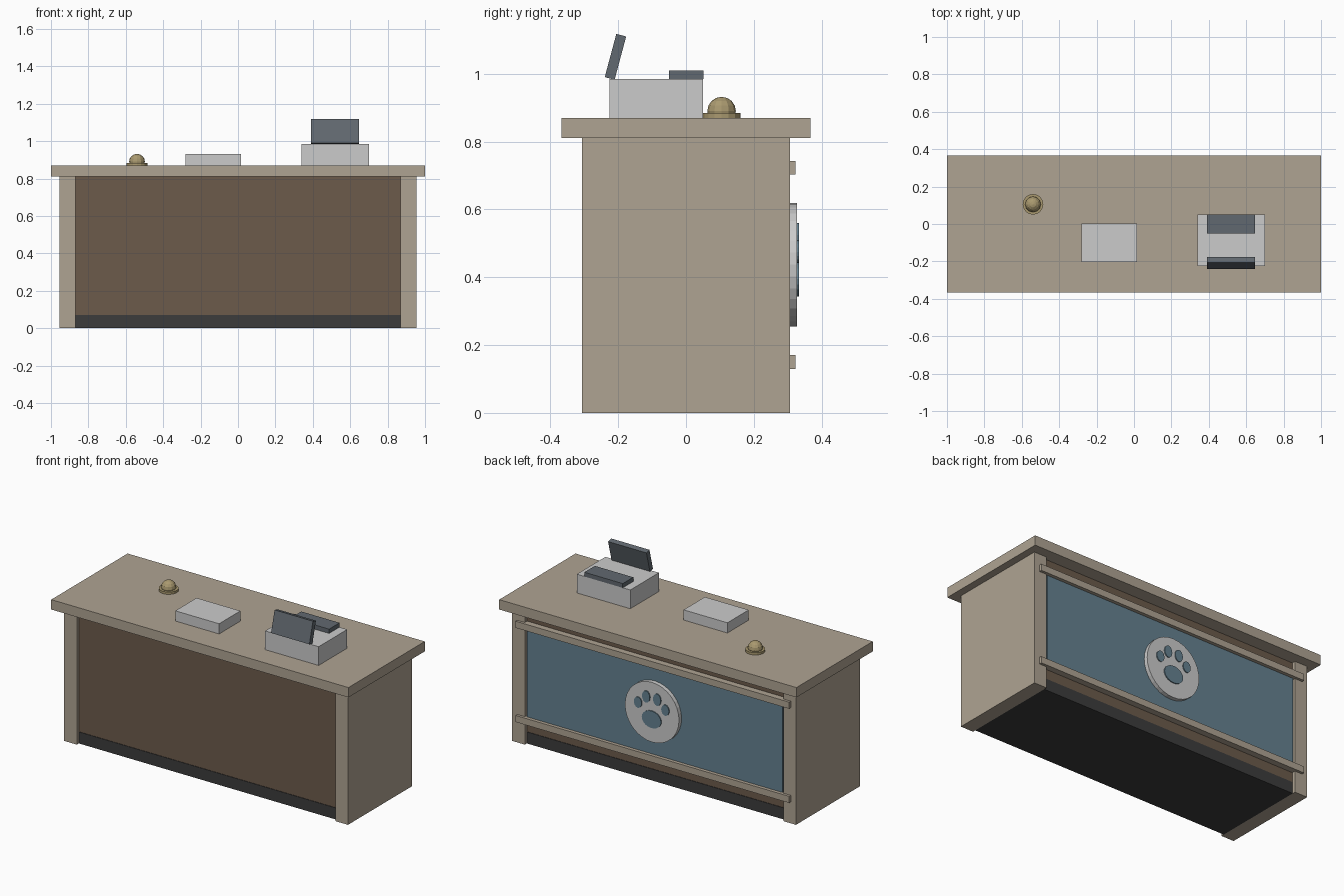
import bpy, math

if "Cube" in bpy.data.objects:
    bpy.data.objects.remove(bpy.data.objects["Cube"])


def material(name, rgb):
    m = bpy.data.materials.new(name)
    m.diffuse_color = (*rgb, 1)
    m.use_nodes = True
    m.node_tree.nodes["Principled BSDF"].inputs["Base Color"].default_value = m.diffuse_color
    return m


TAN = material("tan_wood", (0.43, 0.37, 0.29))
BROWN = material("brown_wood", (0.15, 0.105, 0.07))
DARK = material("dark_base", (0.045, 0.045, 0.045))
BLUE = material("blue_panel", (0.13, 0.22, 0.28))
BRASS = material("brass", (0.40, 0.32, 0.16))
SLATE = material("slate", (0.12, 0.14, 0.16))


def finish(name, mat):
    ob = bpy.context.object
    ob.name = name
    if mat:
        ob.data.materials.append(mat)
    return ob


def box(name, x, y, z, mat=None, tilt=0):
    """Box from (min, max) pairs, optionally tilted about x."""
    pairs = (x, y, z)
    bpy.ops.mesh.primitive_cube_add(size=1, location=[(a + b) / 2 for a, b in pairs])
    ob = finish(name, mat)
    ob.scale = [b - a for a, b in pairs]
    ob.rotation_euler.x = math.radians(tilt)
    return ob


def back_disc(name, x, z, rx, rz, y0, y1, sides, mat=None):
    """Elliptical disc facing the back (+y)."""
    bpy.ops.mesh.primitive_cylinder_add(vertices=sides, radius=1, depth=1,
                                        location=(x, (y0 + y1) / 2, z),
                                        rotation=(math.pi / 2, 0, 0))
    finish(name, mat).scale = (rx, rz, y1 - y0)


# Counter carcass
box("countertop", (-1, 1), (-0.367, 0.367), (0.81, 0.87), TAN)
for side, s in (("left", -1), ("right", 1)):
    box(side + "_side", sorted((s * 0.87, s * 0.955)), (-0.307, 0.307), (0, 0.81), TAN)
box("body", (-0.87, 0.87), (-0.285, 0.285), (0.07, 0.81), BROWN)
box("kick_base", (-0.87, 0.87), (-0.288, 0.288), (0, 0.07), DARK)

# Decorated back face: panel and two rails
box("back_panel", (-0.86, 0.86), (0.28, 0.302), (0.15, 0.72), BLUE)
for name, z in (("lower_rail", (0.13, 0.17)), ("upper_rail", (0.703, 0.743))):
    box(name, (-0.92, 0.92), (0.284, 0.323), z, TAN)

# Round paw plaque
back_disc("plaque", 0, 0.437, 0.182, 0.182, 0.295, 0.327, 32)
back_disc("paw_pad", 0, 0.395, 0.065, 0.052, 0.32, 0.333, 20, BLUE)
for s in (-1, 1):
    back_disc("outer_toe", s * 0.092, 0.475, 0.026, 0.033, 0.32, 0.333, 16, BLUE)
    back_disc("inner_toe", s * 0.037, 0.524, 0.026, 0.036, 0.32, 0.333, 16, BLUE)

# Bell
bpy.ops.mesh.primitive_cylinder_add(vertices=16, radius=0.055, depth=0.014,
                                    location=(-0.54, 0.105, 0.877))
finish("bell_base", BRASS)
bpy.ops.mesh.primitive_uv_sphere_add(segments=12, ring_count=8, radius=0.042,
                                     location=(-0.54, 0.105, 0.89))
finish("bell_dome", BRASS)

# Tray and cash register
box("tray", (-0.28, 0.015), (-0.203, 0.002), (0.87, 0.932))
box("register_body", (0.34, 0.70), (-0.225, 0.05), (0.87, 0.984))
box("register_keypad", (0.39, 0.648), (-0.05, 0.051), (0.984, 1.01), SLATE)
box("register_screen", (0.39, 0.648), (-0.223, -0.193), (0.984, 1.116), SLATE, -15)
